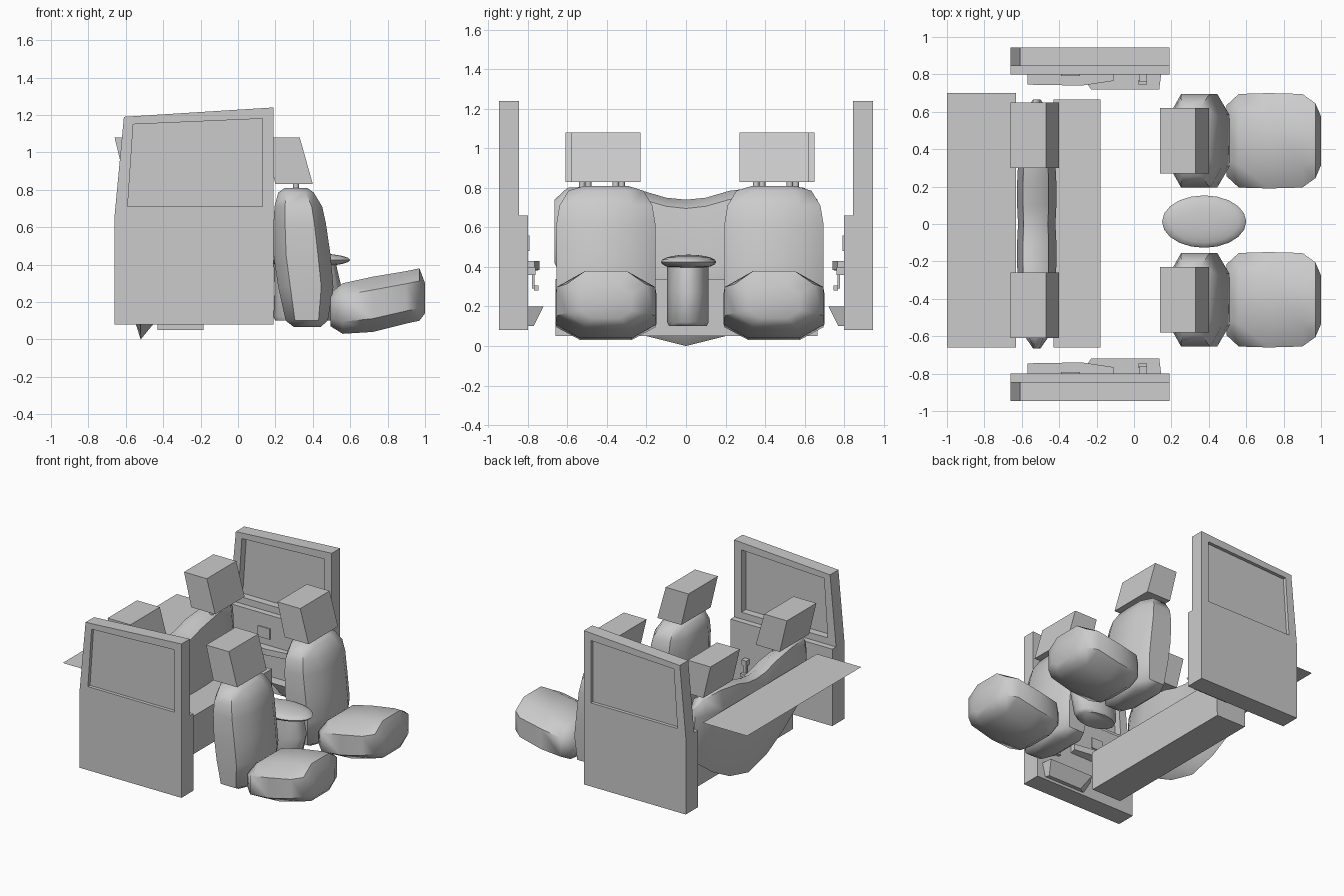
import bpy, bmesh, math

if "Cube" in bpy.data.objects:
    bpy.data.objects.remove(bpy.data.objects["Cube"])


def finish(name, bm, smooth=False):
    bmesh.ops.recalc_face_normals(bm, faces=bm.faces)
    me = bpy.data.meshes.new(name)
    bm.to_mesh(me)
    bm.free()
    ob = bpy.data.objects.new(name, me)
    bpy.context.collection.objects.link(ob)
    if smooth:
        bpy.ops.object.select_all(action='DESELECT')
        ob.select_set(True)
        bpy.context.view_layer.objects.active = ob
        bpy.ops.object.shade_smooth_by_angle(angle=math.radians(50))
    return ob


def loft(name, rings, smooth=True):
    """Skin closed rings of equal length and cap both ends."""
    bm = bmesh.new()
    vs = [[bm.verts.new(p) for p in r] for r in rings]
    n = len(rings[0])
    for a, b in zip(vs, vs[1:]):
        for i in range(n):
            j = (i + 1) % n
            bm.faces.new((a[i], a[j], b[j], b[i]))
    bm.faces.new(vs[0])
    bm.faces.new(vs[-1])
    return finish(name, bm, smooth)


def octagon(u0, u1, v0, v1, c=0.25):
    """Chamfered rectangle in two dimensions."""
    a, b = (u1 - u0) * c, (v1 - v0) * c
    return [(u0 + a, v0), (u1 - a, v0), (u1, v0 + b), (u1, v1 - b),
            (u1 - a, v1), (u0 + a, v1), (u0, v1 - b), (u0, v0 + b)]


def box(name, x0, x1, y0, y1, z0, z1):
    ys = sorted((y0, y1))
    return prism(name, [(x0, z0), (x1, z0), (x1, z1), (x0, z1)], *ys)


def prism(name, xz, y0, y1):
    """Extrude an x-z profile along y."""
    return loft(name, [[(x, y, z) for x, z in xz] for y in (y0, y1)], False)


def headrest(name, x, yc):
    prism(name, [(x + .06, .83), (x + .26, .83), (x + .19, 1.08), (x, 1.08)],
          yc - .175, yc + .175)
    # headrest posts
    for dy in (-.09, .08):
        loft(name + "_post", [[(x + .17 + .016 * math.cos(t * math.pi / 4),
                                yc + dy + .016 * math.sin(t * math.pi / 4), z)
                               for t in range(8)] for z in (.76, .84)])


def front_seat(side, yc):
    # backrest: sections stacked up z as (z, x0, x1, half width)
    sec = [(.065, .30, .44, .17), (.10, .255, .48, .235), (.28, .215, .51, .25),
           (.45, .19, .495, .25), (.62, .19, .47, .25), (.71, .195, .45, .235),
           (.785, .215, .405, .19), (.81, .25, .37, .11)]
    loft(side + "_seat_back",
         [[(x, yc + y, z) for x, y in octagon(a, b, -h, h, .22)]
          for z, a, b, h in sec])
    # cushion: sections along x as (x, z0, z1, half width)
    sec = [(.495, .07, .25, .19), (.56, .03, .30, .25), (.72, .04, .335, .255),
           (.90, .085, .365, .25), (.97, .10, .38, .20), (1.0, .14, .30, .13)]
    loft(side + "_seat_cushion",
         [[(x, yc + y, z) for y, z in octagon(-h, h, a, b, .24)]
          for x, a, b, h in sec])
    headrest(side + "_headrest", .14, yc)


front_seat("left_front", .445)
front_seat("right_front", -.405)
headrest("left_rear_headrest", -.66, .475)
headrest("right_rear_headrest", -.66, -.435)

# centre armrest: oval pad on an oval pillar
bm = bmesh.new()
bmesh.ops.create_uvsphere(bm, u_segments=20, v_segments=10, radius=1)
for v in bm.verts:
    v.co = (.375 + v.co.x * .225, .013 + v.co.y * .14, .425 + v.co.z * .037)
finish("armrest_pad", bm, True)
loft("armrest_pillar",
     [[(xc + a * math.cos(t * math.pi / 6), .01 + b * math.sin(t * math.pi / 6), z)
       for t in range(12)]
      for z, xc, a, b in ((.10, .35, .15, .095), (.12, .355, .165, .105),
                          (.27, .375, .18, .105), (.42, .355, .165, .105))])

# rear bench back, sections along y: (y, bottom z, top z, half thickness)
sec = [(.665, .42, .74, .02), (.60, .29, .80, .065), (.42, .16, .81, .095),
       (.22, .055, .785, .105), (.10, .025, .75, .105), (0, 0, .74, .10)]
sec += [(-y, a, b, h) for y, a, b, h in sec[-2::-1]]
rings = []
for y, a, b, h in sec:
    d = b - a
    rings.append([(-.52, y, a), (-.52 + .85 * h, y, a + .14 * d),
                  (-.52 + h, y, a + .5 * d), (-.52 + .6 * h, y, b - .06 * d),
                  (-.53, y, b), (-.52 - .7 * h, y, b - .02 * d),
                  (-.52 - h, y, a + .75 * d), (-.52 - .6 * h, y, a + .25 * d)])
loft("rear_seat_back", rings)
# rear bench cushion
prism("rear_seat_cushion", [(-.43, .05), (-.185, .05), (-.18, .34), (-.43, .32)],
      -.66, .665)

# thin parcel shelf
bm = bmesh.new()
bm.faces.new([bm.verts.new(p) for p in ((-1, -.66, .67), (-.63, -.66, .67),
                                        (-.63, .70, .67), (-1, .70, .67))])
finish("parcel_shelf", bm)


def door(side, s):
    # solid lower door
    box(side + "_door", -.66, .19, s * .80, s * .945, .08, .66)
    # window frame: inner and outer outline joined into a ring
    outer = [(-.66, .66), (.19, .66), (.19, 1.24), (-.61, 1.19)]
    inner = [(-.59, .71), (.13, .71), (.13, 1.18), (-.56, 1.15)]
    bm = bmesh.new()
    loops = [[bm.verts.new((x, s * y, z)) for x, z in pts]
             for pts, y in ((outer, .945), (outer, .845), (inner, .845), (inner, .945))]
    for k in range(4):
        a, b = loops[k], loops[(k + 1) % 4]
        for i in range(4):
            j = (i + 1) % 4
            bm.faces.new((a[i], a[j], b[j], b[i]))
    finish(side + "_window_frame", bm)
    prism(side + "_window_glass", inner, s * .90, s * .92)
    # armrest with tapered end
    loft(side + "_door_armrest",
         [[(x, s * y, z) for y, z in ((.81, .37), (w, .385), (w, .43), (.81, .43))]
          for x, w in ((-.57, .745), (-.28, .74), (-.11, .765))], False)
    # flared door pocket
    loft(side + "_door_pocket",
         [[(x0, s * .80, z), (x1, s * .80, z), (x1 - .01, s * y, z), (x0 + .05, s * y, z)]
          for z, x0, x1, y in ((.10, -.22, .12, .77), (.20, -.28, .145, .72))], False)
    # latch plate and window crank
    box(side + "_latch_plate", -.39, -.29, s * .792, s * .80, .48, .56)
    box(side + "_crank_hub", .03, .07, s * .76, s * .80, .36, .40)
    box(side + "_crank_arm", .035, .06, s * .765, s * .78, .29, .38)
    box(side + "_crank_knob", .025, .07, s * .745, s * .77, .28, .305)


door("left", 1)
door("right", -1)
